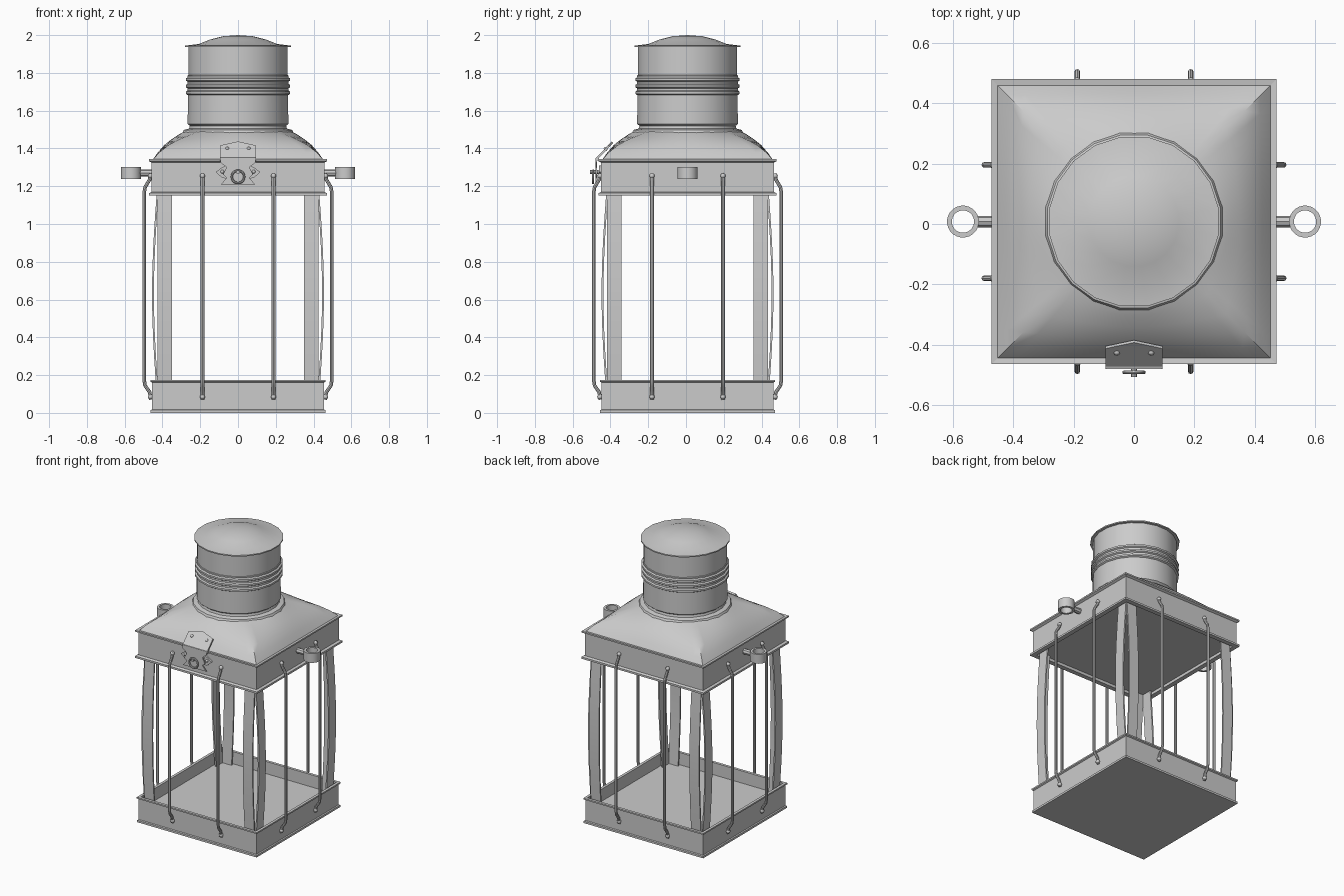
import bpy, bmesh, math
from mathutils import Matrix, Vector

if "Cube" in bpy.data.objects:
    bpy.data.objects.remove(bpy.data.objects["Cube"])

CY = 0.008          # centre of the body in y (latch sticks out in front)
R2 = math.sqrt(2)


def finish(bm, name, smooth=True, angle=35):
    bmesh.ops.remove_doubles(bm, verts=bm.verts, dist=1e-5)
    bmesh.ops.recalc_face_normals(bm, faces=bm.faces)
    me = bpy.data.meshes.new(name)
    bm.to_mesh(me)
    bm.free()
    ob = bpy.data.objects.new(name, me)
    bpy.context.collection.objects.link(ob)
    if smooth:
        bpy.ops.object.select_all(action='DESELECT')
        ob.select_set(True)
        bpy.context.view_layer.objects.active = ob
        bpy.ops.object.shade_smooth_by_angle(angle=math.radians(angle))
    return ob


def loft(name, rings, smooth=True, closed=False):
    bm = bmesh.new()
    vs = [[bm.verts.new(p) for p in r] for r in rings]
    n = len(rings[0])
    pairs = list(zip(vs, vs[1:])) + ([(vs[-1], vs[0])] if closed else [])
    for a, b in pairs:
        for i in range(n):
            j = (i + 1) % n
            bm.faces.new((a[i], a[j], b[j], b[i]))
    bmesh.ops.dissolve_degenerate(bm, edges=bm.edges, dist=1e-6)
    return finish(bm, name, smooth)


def lathe(name, profile, n=20, center=(0, CY), closed=False):
    """Spin (radius, z) points; n=4 gives a square with that half width."""
    k = R2 if n == 4 else 1
    rings = [[(center[0] + r * k * math.cos(2 * math.pi * (i + .5) / n),
               center[1] + r * k * math.sin(2 * math.pi * (i + .5) / n), z)
              for i in range(n)] for r, z in profile]
    return loft(name, rings, n != 4, closed)


def tube(name, pts, radius, cyclic=False):
    cu = bpy.data.curves.new(name, 'CURVE')
    cu.dimensions = '3D'
    cu.bevel_depth, cu.bevel_resolution, cu.use_fill_caps = radius, 2, True
    sp = cu.splines.new('POLY')
    sp.points.add(len(pts) - 1)
    for p, c in zip(sp.points, pts):
        p.co = (*c, 1)
    sp.use_cyclic_u = cyclic
    ob = bpy.data.objects.new(name, cu)
    bpy.context.collection.objects.link(ob)
    bpy.ops.object.select_all(action='DESELECT')
    ob.select_set(True)
    bpy.context.view_layer.objects.active = ob
    bpy.ops.object.convert(target='MESH')
    bpy.ops.object.shade_smooth_by_angle(angle=math.radians(40))
    return bpy.context.object


def plate(name, outline, offset):
    """Extrude a flat outline of 3D points by an offset vector."""
    bm = bmesh.new()
    f = bm.faces.new([bm.verts.new(p) for p in outline])
    ext = bmesh.ops.extrude_face_region(bm, geom=[f])
    bmesh.ops.translate(bm, vec=offset,
                        verts=[v for v in ext['geom'] if isinstance(v, bmesh.types.BMVert)])
    return finish(bm, name, False)


def knob(name, loc, r, scale=(1, 1, 1)):
    bm = bmesh.new()
    bmesh.ops.create_uvsphere(bm, u_segments=10, v_segments=6, radius=r)
    bmesh.ops.scale(bm, vec=scale, verts=bm.verts)
    bmesh.ops.translate(bm, vec=loc, verts=bm.verts)
    return finish(bm, name, angle=60)


# Square base tray and upper frame with rolled rims
lathe("base_tray", [(0, .09), (.445, .09), (.445, .175), (.464, .175), (.464, .165), (.455, .16),
                    (.455, .018), (.462, .014), (.462, 0), (0, 0)], 4)
lathe("upper_frame", [(0, 1.17), (.44, 1.17), (.44, 1.15), (.472, 1.15), (.472, 1.163), (.457, 1.17),
                      (.457, 1.325), (.472, 1.333), (.472, 1.343), (.45, 1.34)], 4)

# Domed roof blending from a square to a circle
N = 80
rings = []
for r, z, w in [(.452, 1.34, 0), (.425, 1.378, .06), (.39, 1.418, .2), (.35, 1.45, .42),
                (.31, 1.476, .75), (.28, 1.492, 1), (.25, 1.502, 1)]:
    ring = []
    for i in range(N):
        a = 2 * math.pi * i / N
        c, s = math.cos(a), math.sin(a)
        d = r * ((1 - w) / max(abs(c), abs(s)) + w)
        ring.append((d * c, CY + d * s, z))
    rings.append(ring)
loft("roof", rings)

# Chimney with collar, three ribs and a domed cap
prof = [(.298, 1.482), (.29, 1.498), (.262, 1.505), (.258, 1.52), (.27, 1.53), (.268, 1.685)]
for z in (1.695, 1.73, 1.765):
    prof += [(.27, z - .012), (.28, z - .006), (.28, z + .006), (.27, z + .012)]
prof += [(.27, 1.786), (.266, 1.788), (.266, 1.938)]
lathe("chimney", prof)
lathe("chimney_cap", [(.26, 1.936), (.284, 1.936), (.284, 1.944), (.21, 1.953), (.15, 1.977),
                      (.08, 1.994), (0, 2.0)])

# Bowed corner strips, two per corner
for q in range(4):
    rot = Matrix.Translation((0, CY, 0)) @ Matrix.Rotation(q * math.pi / 2, 4, 'Z')
    for s in (-1, 1):
        strip = []
        for k in range(11):
            t = k / 10
            z = .09 + t * 1.08
            y = -.43 - .025 * math.sin(math.pi * t)
            strip.append([rot @ Vector((s * x, yy, z)) for x, yy in
                          ((.35, y), (.425, y), (.425, y + .01), (.35, y + .01))])
        loft(f"corner_strip_{q}_{s}", strip)

    # Guard bars, two per side, with flattened riveted ends
    for s in (-1, 1):
        x = s * .188
        path = [(-.463, 1.265), (-.468, 1.235), (-.492, 1.195), (-.496, 1.17), (-.496, .17),
                (-.492, .145), (-.468, .11), (-.461, .07)]
        tube(f"guard_bar_{q}_{s}", [rot @ Vector((x, y, z)) for y, z in path], .0095)
        for z in (1.255, .085):
            p = rot @ Vector((x, -.464, z))
            knob(f"bar_rivet_{q}_{s}", p, .014)

# Side carrying rings on short arms
for s in (-1, 1):
    tube(f"ring_arm_{s}", [(s * .45, CY, 1.27), (s * .525, CY, 1.27)], .019)
    lathe(f"side_ring_{s}", [(.053, 1.237), (.053, 1.302), (.037, 1.302), (.037, 1.237)],
          24, (s * .567, CY), True)

# Front latch: roof hinge leaf, hanging hasp, backing plate and pull ring
plate("hinge_leaf", [(-.095, -.465, 1.345), (.095, -.465, 1.345), (.095, -.405, 1.408),
                     (0, -.385, 1.429), (-.095, -.405, 1.408)], (0, -.008, .008))
for s in (-1, 1):
    knob(f"hinge_rivet_{s}", (s * .057, -.425, 1.398), .011)
tube("hinge_pin", [(-.095, -.47, 1.345), (.095, -.47, 1.345)], .01)
half = [(.092, 1.35), (.092, 1.325), (.06, 1.30), (.08, 1.262), (.06, 1.245), (.09, 1.21)]
outline = half + [(-x, z) for x, z in reversed(half)]
plate("hasp", [(x, -.472, z) for x, z in outline], (0, -.008, 0))
for s in (-1, 1):
    plate(f"latch_ear_{s}", [(s * x, -.449, z) for x, z in
          ((.06, 1.31), (.085, 1.30), (.118, 1.275), (.085, 1.245), (.06, 1.24))], (0, -.012, 0))
    knob(f"latch_rivet_{s}", (s * .083, -.462, 1.277), .01)
tube("latch_stud", [(0, -.45, 1.275), (0, -.507, 1.275)], .01)
tube("pull_ring", [(.033 * math.cos(a * math.pi / 10), -.492, 1.25 + .033 * math.sin(a * math.pi / 10))
                   for a in range(20)], .006, True)
